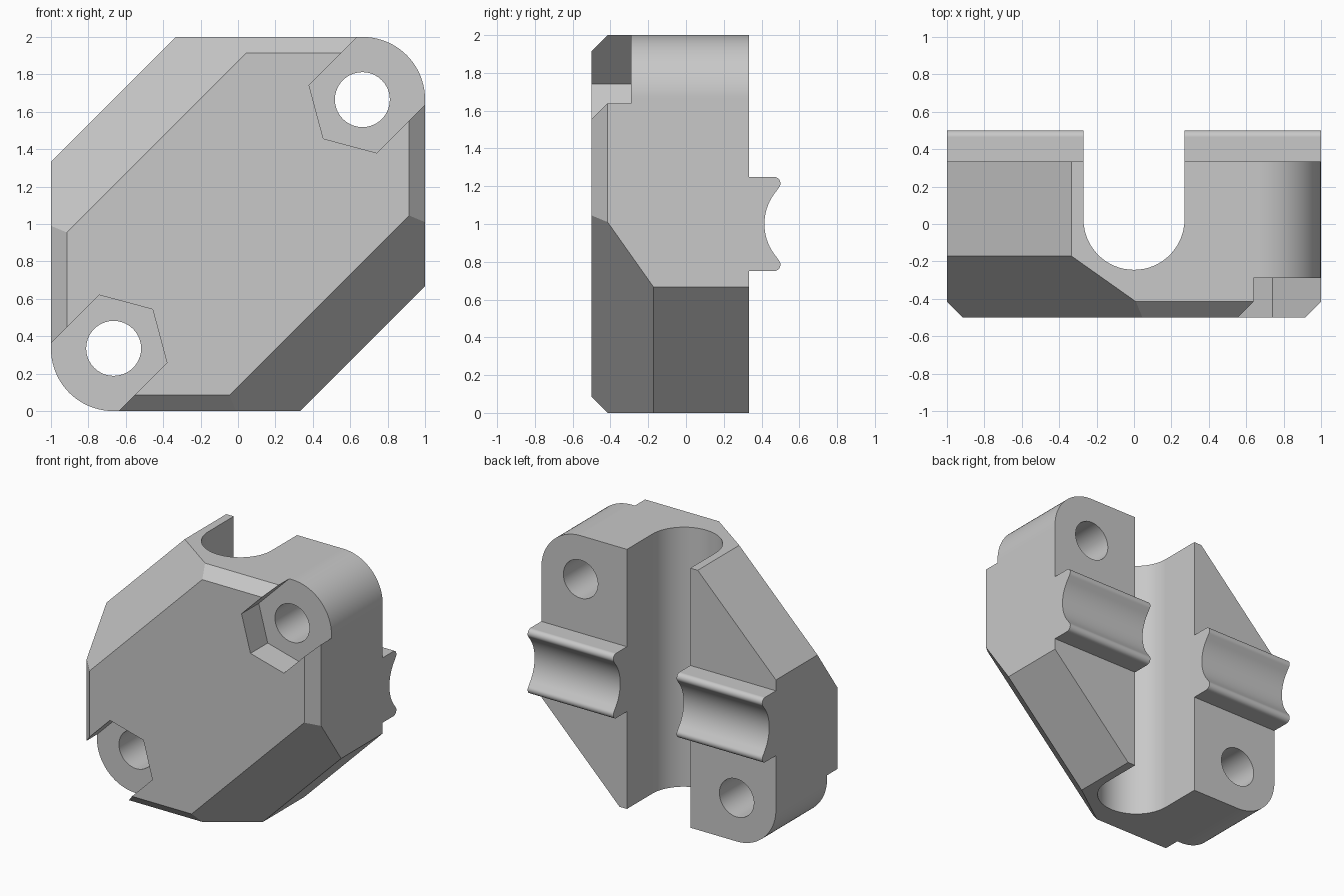
import bpy, bmesh
from math import sin, cos, radians, sqrt
from mathutils import Vector

if "Cube" in bpy.data.objects:
    bpy.data.objects.remove(bpy.data.objects["Cube"])

grey = bpy.data.materials.new("light grey")
grey.use_nodes = True
grey.diffuse_color = (0.58, 0.58, 0.58, 1)
grey.node_tree.nodes["Principled BSDF"].inputs["Base Color"].default_value = (0.58, 0.58, 0.58, 1)


def arc(cx, cy, r, start, end, n):
    angles = [radians(start + (end - start) * i / n) for i in range(n + 1)]
    return [(cx + r * cos(a), cy + r * sin(a)) for a in angles]


def prism(name, profile, place, lo, hi, planes=()):
    """Extrude a 2D profile from lo to hi, then slice off the outside of each plane."""
    bm = bmesh.new()
    base = bm.faces.new([bm.verts.new(place(u, v, lo)) for u, v in profile])
    moved = bmesh.ops.extrude_face_region(bm, geom=[base])["geom"]
    shift = Vector(place(0, 0, hi)) - Vector(place(0, 0, lo))
    bmesh.ops.translate(bm, vec=shift, verts=[g for g in moved if isinstance(g, bmesh.types.BMVert)])
    if base.is_valid and not any(len(e.link_faces) == 1 for e in bm.edges) is False:
        bm.faces.new(list(base.verts)) if not base.is_valid else None
    for point, normal in planes:
        cut = bmesh.ops.bisect_plane(bm, geom=bm.verts[:] + bm.edges[:] + bm.faces[:], dist=1e-5,
                                     plane_co=point, plane_no=normal, clear_outer=True)["geom_cut"]
        bmesh.ops.contextual_create(bm, geom=[g for g in cut if isinstance(g, bmesh.types.BMEdge)])
    bmesh.ops.recalc_face_normals(bm, faces=bm.faces[:])
    mesh = bpy.data.meshes.new(name)
    bm.to_mesh(mesh)
    bm.free()
    mesh.materials.append(grey)
    obj = bpy.data.objects.new(name, mesh)
    bpy.context.collection.objects.link(obj)
    return obj


def along_x(u, v, t):
    return (t, u, v)


def along_y(u, v, t):
    return (u, t, v)


def along_z(u, v, t):
    return (u, v, t)


def combine(target, tool, operation):
    mod = target.modifiers.new(operation.lower(), 'BOOLEAN')
    mod.object, mod.operation, mod.solver = tool, operation, 'EXACT'
    bpy.context.view_layer.objects.active = target
    bpy.ops.object.modifier_apply(modifier=mod.name)
    bpy.data.objects.remove(tool)


# Block: square with two rounded and two clipped corners, bevelled round the front
third = 1 / 3
half = [(-1, 1 + third), (-third, 2)] + arc(1 - third, 2 - third, third, 90, 0, 20)
outline = half + [(-x, 2 - z) for x, z in half]
d = sqrt(0.5)
bevels = []
for dx, dz, reach in ((1, 0, 0.915), (0, 1, 0.915), (-d, d, 0.615)):
    for s in (1, -1):
        bevels.append(((s * dx * reach, -0.5, 1 + s * dz * reach), (s * dx, -1, s * dz)))
body = prism("clamp_body", outline, along_y, -0.5, third, bevels)

# Grooved rib across the back with rounded lips
top = [(0.28, 1.25)] + arc(0.465, 1.215, 0.035, 90, -44, 10)
groove = arc(0.685, 1, 0.27, 136, 224, 20)[1:-1]
rib = prism("rod_rib", top + groove + [(y, 2 - z) for y, z in reversed(top)], along_x, -1, 1)
combine(body, rib, 'UNION')

# Vertical U channel, open at the back
channel = [(0.27, 0.8), (-0.27, 0.8)] + arc(0, 0.025, 0.27, 180, 360, 32)
combine(body, prism("channel_cutter", channel, along_z, -0.2, 2.2), 'DIFFERENCE')

# Nut pockets open to the rounded corners, and bolt holes
for s in (1, -1):
    nut = arc(0.665, 0.665, 0.295, 165, 285, 2)
    nut += [(nut[2][0] + 1, nut[2][1] + 1), (nut[0][0] + 1, nut[0][1] + 1)]
    pocket = [(s * x, 1 + s * z) for x, z in nut]
    combine(body, prism("pocket_cutter", pocket, along_y, -0.7, -0.29), 'DIFFERENCE')
    hole = arc(s * 0.665, 1 + s * 0.665, 0.147, 0, 360, 40)[:-1]
    combine(body, prism("hole_cutter", hole, along_y, -0.7, 0.7), 'DIFFERENCE')

# Smooth curved walls, crisp edges
bpy.ops.object.select_all(action='DESELECT')
body.select_set(True)
bpy.context.view_layer.objects.active = body
bpy.ops.object.shade_smooth_by_angle(angle=radians(25))
weighted = body.modifiers.new("flat face normals", 'WEIGHTED_NORMAL')
weighted.keep_sharp = True
